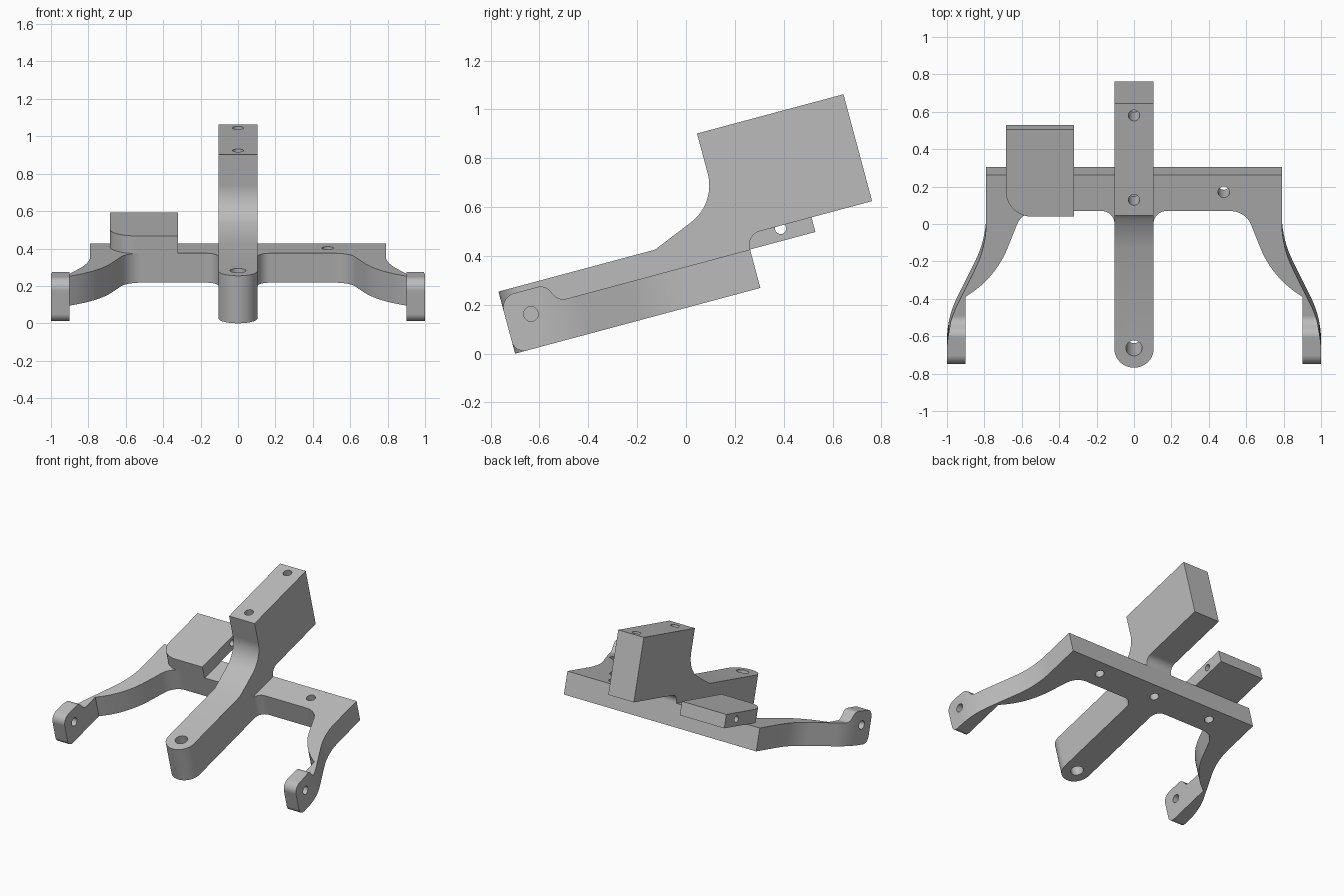
import bpy, bmesh, math
from mathutils import Matrix, Vector

# Remove the default cube only
cube = bpy.data.objects.get("Cube")
if cube:
    bpy.data.objects.remove(cube, do_unlink=True)

# One grey material
grey = bpy.data.materials.new("plain_grey")
grey.use_nodes = True
colour = (0.5, 0.5, 0.5, 1)
grey.diffuse_color = colour
grey.node_tree.nodes["Principled BSDF"].inputs["Base Color"].default_value = colour

# Parts are built level (x, length, height), then tilted into place
TILT = Matrix.Translation((0, -0.70, 0)) @ Matrix.Rotation(math.radians(15), 4, "X")


def rounded(corners, steps=12):
    """Turn (a, b, radius) corners into an outline with tangent arcs."""
    points = []
    for i, corner in enumerate(corners):
        p = Vector(corner[:2])
        r = corner[2] if len(corner) > 2 else 0
        if not r:
            points.append(p)
            continue
        d0 = (Vector(corners[i - 1][:2]) - p).normalized()
        d1 = (Vector(corners[(i + 1) % len(corners)][:2]) - p).normalized()
        half = d0.angle(d1) / 2
        centre = p + (d0 + d1).normalized() * r / math.sin(half)
        start = p + d0 * r / math.tan(half) - centre
        end = p + d1 * r / math.tan(half) - centre
        sweep = start.angle(end)
        for k in range(steps + 1):
            t = k / steps
            points.append(centre + (start * math.sin((1 - t) * sweep)
                                    + end * math.sin(t * sweep)) / math.sin(sweep))
    return points


def prism(name, outline, low, high, axis):
    """Extrude an outline along z (plan view) or x (side view)."""
    bm = bmesh.new()

    def place(p, h):
        return (p.x, p.y, h) if axis == "Z" else (h, p.x, p.y)

    bottom = [bm.verts.new(place(p, low)) for p in outline]
    top = [bm.verts.new(place(p, high)) for p in outline]
    bm.faces.new(bottom)
    bm.faces.new(top)
    for i in range(len(outline)):
        bm.faces.new((bottom[i - 1], bottom[i], top[i], top[i - 1]))
    bmesh.ops.recalc_face_normals(bm, faces=bm.faces)
    mesh = bpy.data.meshes.new(name)
    bm.to_mesh(mesh)
    bm.free()
    mesh.materials.append(grey)
    obj = bpy.data.objects.new(name, mesh)
    bpy.context.scene.collection.objects.link(obj)
    return obj


def drill(a, b, r, low, high, axis):
    circle = [Vector((a + r * math.cos(t * math.tau / 32), b + r * math.sin(t * math.tau / 32)))
              for t in range(32)]
    return prism("drill", circle, low, high, axis)


def combine(obj, cutter, operation="DIFFERENCE"):
    cutter.hide_render = True
    mod = obj.modifiers.new("cut", "BOOLEAN")
    mod.operation = operation
    mod.solver = "EXACT"
    mod.object = cutter
    bpy.context.view_layer.update()
    result = obj.evaluated_get(bpy.context.evaluated_depsgraph_get())
    mesh = bpy.data.meshes.new_from_object(result)
    obj.modifiers.clear()
    obj.data = mesh
    bpy.data.objects.remove(cutter, do_unlink=True)


def finish(obj):
    obj.data.transform(TILT)
    bpy.ops.object.select_all(action="DESELECT")
    obj.select_set(True)
    bpy.context.view_layer.objects.active = obj
    bpy.ops.object.shade_smooth_by_angle(angle=math.radians(30))
    obj.modifiers.new("even_shading", "WEIGHTED_NORMAL").keep_sharp = True


# Side arms with half the crossbar, one for each side
arm_plan = [(1, -0.1), (1, 0.206, 0.55), (0.79, 0.643, 0.6), (0.79, 1.04),
            (0.105, 1.04), (0.105, 0.77), (0.105, 0.84, 0.068), (0.597, 0.84, 0.12),
            (0.739, 0.471, 0.55), (0.9, 0.366), (0.9, -0.1)]
arm_plan.remove((0.105, 0.77))
# The inner fillet runs tangentially into the spine's side
arm_plan[4:6] = [(0.105, 1.04), (0.105, 0.84, 0)]
arm_side = [(0, 0, 0.05), (0, 0.24, 0.06), (0.19, 0.24, 0.05),
            (0.23, 0.163, 0.05), (1.2, 0.163), (1.2, 0)]
for name, side in (("left_arm", 1), ("right_arm", -1)):
    plan = rounded([(side * c[0], *c[1:]) for c in arm_plan])
    arm = prism(name, plan, -0.1, 0.4, "Z")
    combine(arm, prism("arm_side", rounded(arm_side), -1.2, 1.2, "X"), "INTERSECT")
    combine(arm, drill(side * 0.48, 0.945, 0.031, -0.1, 0.4, "Z"))
    combine(arm, drill(0.105, 0.14, 0.03, side * 0.95 - 0.1, side * 0.95 + 0.1, "X"))
    finish(arm)

    # Corner web between the crossbar and the spine
    r = 0.068
    web = [Vector((side * 0.105, 0.84)), Vector((side * (0.105 + r), 0.84))]
    web += [Vector((side * (0.105 + r - r * math.sin(t * math.pi / 24)),
                    0.84 - r + r * math.cos(t * math.pi / 24))) for t in range(1, 13)]
    finish(prism(name + "_corner_web", web, 0, 0.163, "Z"))

# Central spine rising into the upright block
spine_side = [(-0.1, 0), (1.04, 0), (1.04, 0.225, 0.058), (1.574, 0.225), (1.574, 0.678),
              (0.953, 0.678), (0.953, 0.381, 0.19), (0.664, 0.263), (-0.1, 0.263)]
spine_plan = [(-0.105, 0, 0.1045), (0.105, 0, 0.1045), (0.105, 1.8), (-0.105, 1.8)]
spine = prism("central_spine", rounded(spine_side), -0.3, 0.3, "X")
combine(spine, prism("spine_plan", rounded(spine_plan), -0.2, 0.9, "Z"), "INTERSECT")
for along, radius, low, high in ((0.108, 0.043, -0.1, 0.5), (0.945, 0.031, -0.1, 0.15),
                                 (1.04, 0.03, 0.5, 0.8), (1.507, 0.03, 0.5, 0.8)):
    combine(spine, drill(0, along, radius, low, high, "Z"))
finish(spine)

# Side plate resting on the crossbar, with a cross hole
plate_plan = [(-0.685, 0.835, 0.14), (-0.32, 0.835), (-0.32, 1.317), (-0.685, 1.317)]
plate = prism("side_plate", rounded(plate_plan), 0.163, 0.26, "Z")
combine(plate, drill(1.183, 0.214, 0.023, -0.8, -0.2, "X"))
finish(plate)
